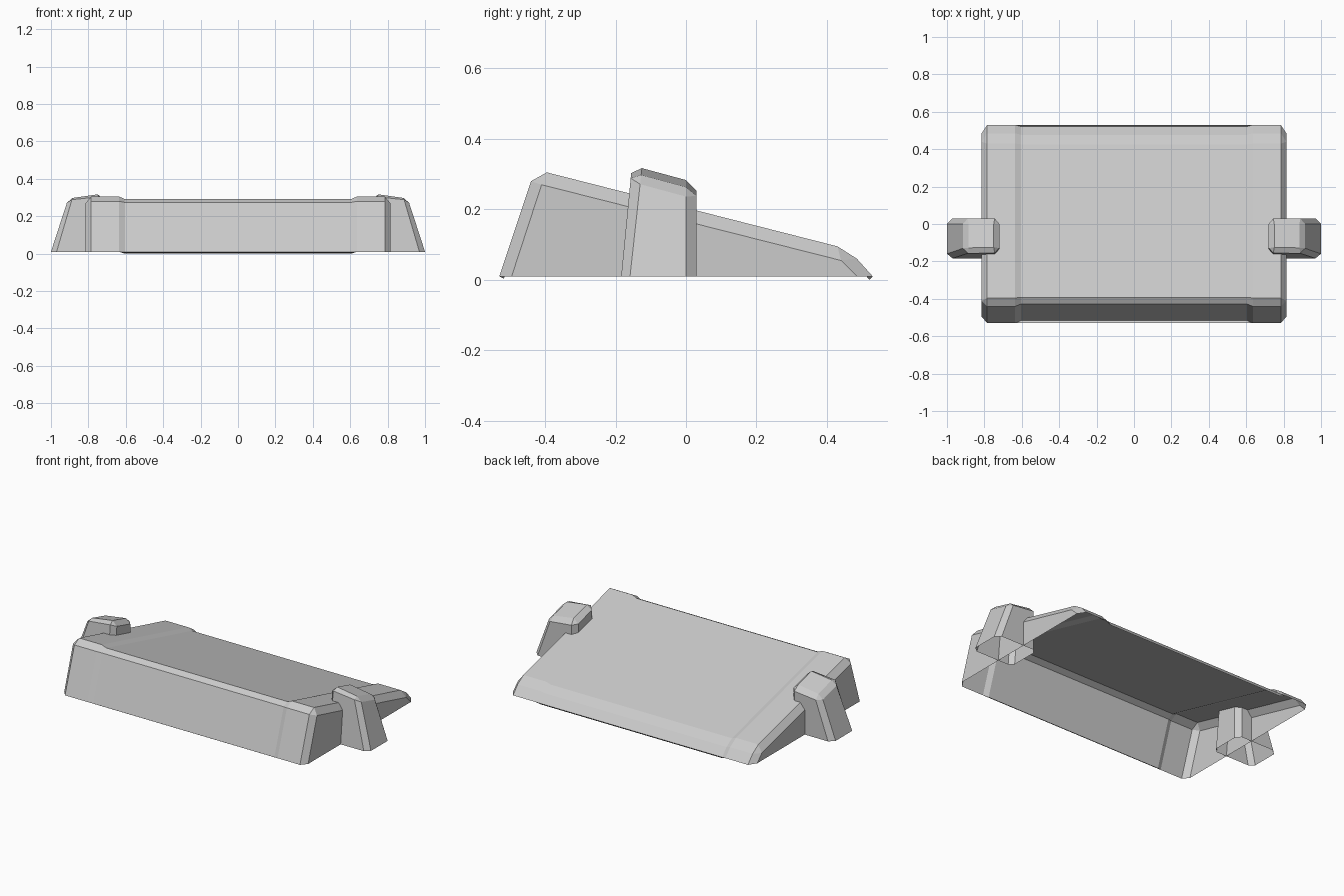
import bpy, bmesh

cube = bpy.data.objects.get("Cube")
if cube:
    bpy.data.objects.remove(cube, do_unlink=True)

grey = bpy.data.materials.new("plain grey")
grey.use_nodes = True
colour = (0.6, 0.6, 0.6, 1)
grey.diffuse_color = colour
grey.node_tree.nodes["Principled BSDF"].inputs["Base Color"].default_value = colour


def loft(name, rows):
    """Skin matching rows of points, cap both ends, leave the underside open."""
    bm = bmesh.new()
    grid = [[bm.verts.new(p) for p in row] for row in rows]
    for a, b in zip(grid, grid[1:]):
        for i in range(len(a) - 1):
            bm.faces.new((a[i], a[i + 1], b[i + 1], b[i]))
    bm.faces.new(grid[0])
    bm.faces.new(grid[-1])
    bmesh.ops.remove_doubles(bm, verts=bm.verts, dist=0.001)
    bmesh.ops.recalc_face_normals(bm, faces=bm.faces)
    # The broad upper face must point upward
    top = max(bm.faces, key=lambda f: abs(f.normal.z) * f.calc_area())
    if top.normal.z < 0:
        bmesh.ops.reverse_faces(bm, faces=bm.faces)
    mesh = bpy.data.meshes.new(name)
    bm.to_mesh(mesh)
    bm.free()
    mesh.materials.append(grey)
    obj = bpy.data.objects.new(name, mesh)
    bpy.context.collection.objects.link(obj)
    return obj


# Wedge body: (y, z) profiles of the rim, the shallow central recess and the end cap
rim = [(-.53, .01), (-.53, .01), (-.44, .28), (-.395, .305),
       (.43, .095), (.485, .06), (.53, .01), (.53, .01)]
recess = [(-.53, .01), (-.517, .003), (-.428, .274), (-.393, .292),
          (.426, .083), (.477, .05), (.521, 0), (.53, .01)]
cap = [(-.495, .01), (-.495, .01), (-.41, .27), (-.41, .27),
       (.44, .055), (.44, .055), (.485, .01), (.485, .01)]
half = [(.815, cap), (.785, rim), (.635, rim), (.605, recess)]
sections = [(-x, p) for x, p in half] + half[::-1]
loft("wedge_body", [[(x, y, z) for y, z in p] for x, p in sections])

# Side brackets: (x, z) outlines of the middle strip and of the narrower side faces
strip = [(1, .01), (.915, .27), (.885, .297), (.75, .317), (.72, .29), (.72, .01)]
side = [(.97, .01), (.888, .28), (.888, .28), (.745, .295), (.745, .295), (.745, .01)]


def bracket(name, sign):
    rows = []
    for y0, lean, outline in ((-.185, .1, side), (-.16, .11, strip),
                              (0, 0, strip), (.03, 0, side)):
        row = []
        for x, z in outline:
            y = y0 + lean * z
            if z > .1:
                z -= .27 * (y + .125)   # top follows the slope of the body
            row.append((sign * x, y, z))
        rows.append(row)
    loft(name, rows)


bracket("left_bracket", 1)
bracket("right_bracket", -1)
